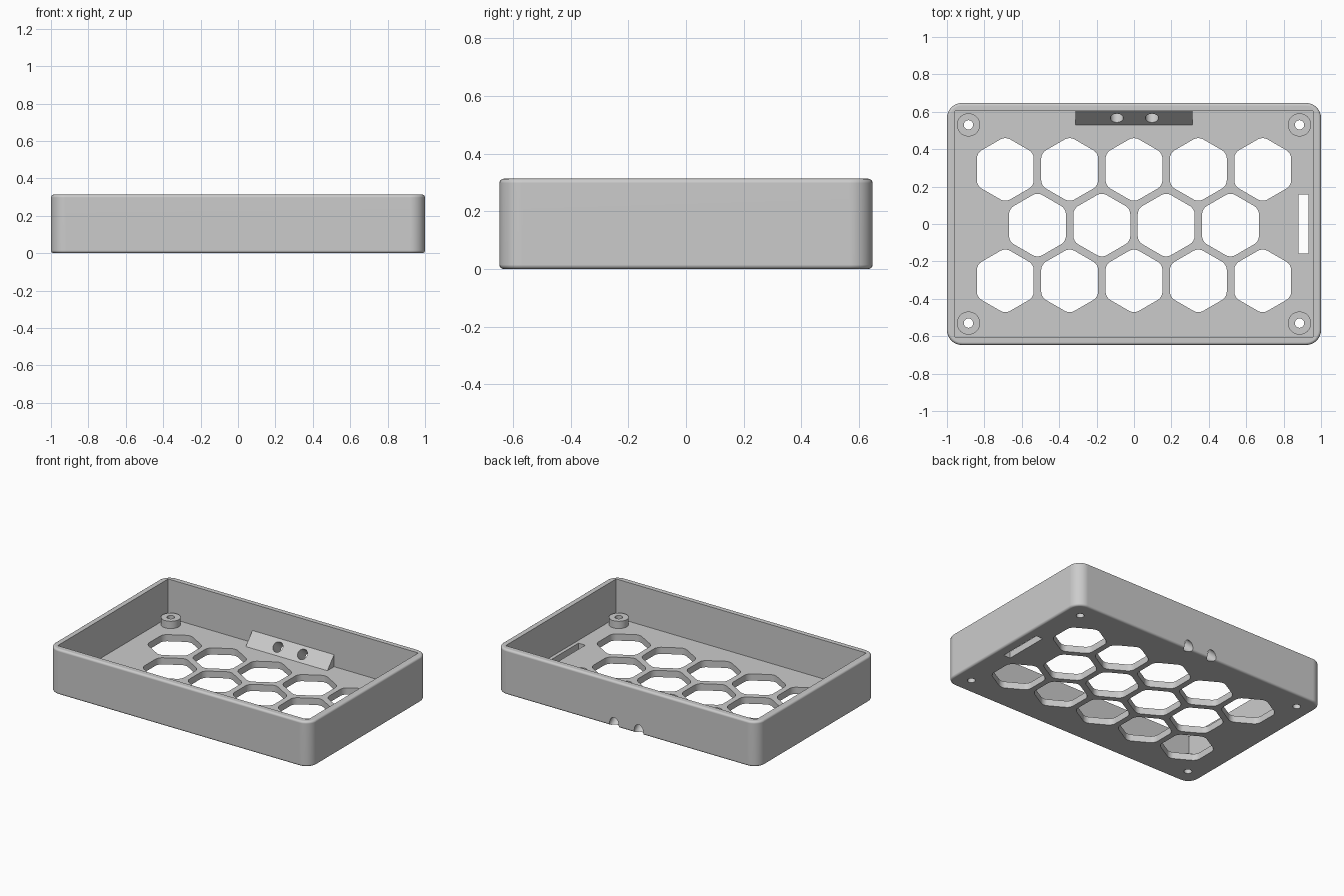
import bpy, bmesh, math
from mathutils import Matrix, Vector

if "Cube" in bpy.data.objects:
    bpy.data.objects.remove(bpy.data.objects["Cube"], do_unlink=True)

grey = bpy.data.materials.new("light grey plastic")
grey.use_nodes = True
grey.diffuse_color = (0.6, 0.6, 0.6, 1)
grey.node_tree.nodes["Principled BSDF"].inputs["Base Color"].default_value = (0.6, 0.6, 0.6, 1)

HALF_Y, HEIGHT, WALL, FLOOR = 0.647, 0.313, 0.044, 0.046
IN_X, IN_Y = 1 - WALL, HALF_Y - WALL


def prism(bm, points, z0, z1, radius=0, segments=4):
    """Upright prism from an outline, with optional rounded vertical edges."""
    low = [bm.verts.new((x, y, z0)) for x, y in points]
    high = [bm.verts.new((x, y, z1)) for x, y in points]
    n = len(points)
    bm.faces.new(low[::-1])
    bm.faces.new(high)
    for i in range(n):
        j = (i + 1) % n
        bm.faces.new((low[i], low[j], high[j], high[i]))
    if radius:
        edges = [bm.edges.get((a, b)) for a, b in zip(low, high)]
        bmesh.ops.bevel(bm, geom=edges, offset=radius, segments=segments,
                        profile=0.5, affect='EDGES')


def rect(x0, x1, y0, y1):
    return [(x0, y0), (x1, y0), (x1, y1), (x0, y1)]


def ring(cx, cy, r, n, start=0.0):
    return [(cx + r * math.cos(start + math.tau * i / n),
             cy + r * math.sin(start + math.tau * i / n)) for i in range(n)]


def make(name, bm):
    bmesh.ops.recalc_face_normals(bm, faces=bm.faces[:])
    mesh = bpy.data.meshes.new(name)
    bm.to_mesh(mesh)
    bm.free()
    mesh.materials.append(grey)
    obj = bpy.data.objects.new(name, mesh)
    bpy.context.collection.objects.link(obj)
    return obj


def cut(obj, *cutters):
    """Subtract the cutters and bake the result."""
    for c in cutters:
        mod = obj.modifiers.new("cut", 'BOOLEAN')
        mod.operation, mod.solver, mod.object = 'DIFFERENCE', 'EXACT', c
    bpy.context.view_layer.update()
    baked = bpy.data.meshes.new_from_object(
        obj.evaluated_get(bpy.context.evaluated_depsgraph_get()))
    obj.modifiers.clear()
    obj.data = baked


def finish(obj):
    obj.data.shade_smooth()
    obj.data.set_sharp_from_angle(angle=math.radians(32))
    mod = obj.modifiers.new("flat_face_normals", 'WEIGHTED_NORMAL')
    mod.keep_sharp = True


# Outer shell: rounded box with softened top and bottom rims
bm = bmesh.new()
prism(bm, rect(-1, 1, -HALF_Y, HALF_Y), 0, HEIGHT, 0.08, 8)
rims = [e for e in bm.edges if abs(e.verts[0].co.z - e.verts[1].co.z) < 1e-5]
bmesh.ops.bevel(bm, geom=rims, offset=0.015, segments=4, profile=0.5, affect='EDGES')
tray = make("tray", bm)

# Square-cornered cavity
bm = bmesh.new()
prism(bm, rect(-IN_X, IN_X, -IN_Y, IN_Y), FLOOR, 1)
cavity = make("cavity_cutter", bm)

# Vent hexagons in staggered rows, and the side slot
bm = bmesh.new()
PITCH = 0.344
for row, count in ((1, 5), (0, 4), (-1, 5)):
    for i in range(count):
        x = (i - (count - 1) / 2) * PITCH
        y = row * PITCH * math.sin(math.pi / 3) - 0.006
        prism(bm, ring(x, y, 0.1755, 6, math.pi / 6), -0.1, 0.2, 0.028)
prism(bm, rect(0.88, 0.932, -0.158, 0.158), -0.1, 0.2)
vents = make("vent_cutter", bm)

# Screw holes in the four corners
corners = [(sx * 0.885, sy * 0.53) for sx in (-1, 1) for sy in (-1, 1)]
bm = bmesh.new()
for x, y in corners:
    prism(bm, ring(x, y, 0.025, 32), -0.1, 0.3)
screws = make("screw_cutter", bm)

# Slanted cable holes, square to the face of the cable block
B_Y, B_Z = 0.53, 0.129
slope = Vector((0, IN_Y - B_Y, B_Z - FLOOR))
normal = Vector((0, -slope.z, slope.y)).normalized()
middle = Vector((0, B_Y, FLOOR)) + slope / 2
bm = bmesh.new()
for x in (-0.092, 0.096):
    bmesh.ops.create_cone(
        bm, cap_ends=True, segments=32, radius1=0.035, radius2=0.035, depth=0.5,
        matrix=Matrix.Translation(middle + Vector((x, 0, 0)) - normal * 0.15)
        @ normal.to_track_quat('Z', 'Y').to_matrix().to_4x4())
cables = make("cable_cutter", bm)

# Wedge-shaped cable block against the back wall
bm = bmesh.new()
tri = ((B_Y, FLOOR), (IN_Y, FLOOR), (IN_Y, B_Z))
ends = [[bm.verts.new((x, y, z)) for y, z in tri] for x in (-0.312, 0.312)]
for end in ends:
    bm.faces.new(end)
for i in range(3):
    j = (i + 1) % 3
    bm.faces.new((ends[0][i], ends[0][j], ends[1][j], ends[1][i]))
block = make("cable_block", bm)

# Screw bosses standing on the floor
bm = bmesh.new()
for x, y in corners:
    prism(bm, ring(x, y, 0.062, 40), FLOOR, 0.096)
bosses = make("screw_bosses", bm)

cut(tray, cavity, vents, screws, cables)
cut(block, cables)
cut(bosses, screws)
for part in (tray, block, bosses):
    finish(part)
for helper in (cavity, vents, screws, cables):
    bpy.data.objects.remove(helper, do_unlink=True)
